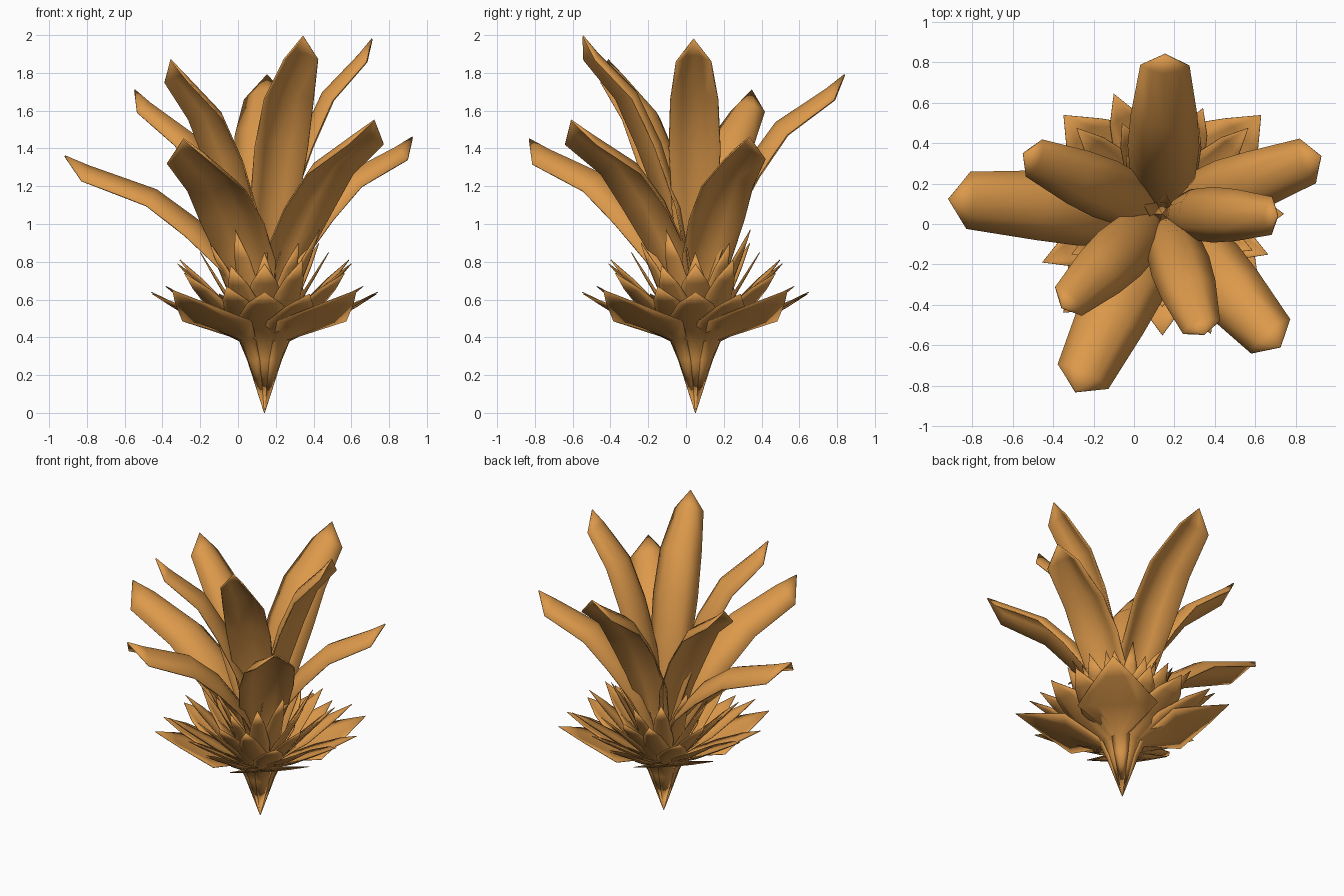
import bpy, bmesh, math
from mathutils import Vector

if "Cube" in bpy.data.objects:
    bpy.data.objects.remove(bpy.data.objects["Cube"])

CX, CY = 0.14, 0.05          # plant axis
ACROSS = (-1, -0.5, 0, 0.5, 1)

mat = bpy.data.materials.new("leaf_orange")
mat.diffuse_color = (0.72, 0.32, 0.07, 1)
mat.use_nodes = True
mat.node_tree.nodes["Principled BSDF"].inputs["Base Color"].default_value = mat.diffuse_color


def leaf(name, angle, path, halves, sags, thick):
    """Blade swept along an (r, z) path, arched across by sag * half width."""
    a = math.radians(angle)
    out, side = Vector((math.cos(a), math.sin(a), 0)), Vector((-math.sin(a), math.cos(a), 0))
    bm = bmesh.new()
    rows, n = [], len(path)
    for i, (r, z) in enumerate(path):
        p, q = path[max(i - 1, 0)], path[min(i + 1, n - 1)]
        t = Vector((q[0] - p[0], q[1] - p[1])).normalized()
        normal = out * -t.y + Vector((0, 0, t.x))
        spine = Vector((CX, CY, z)) + out * r
        rows.append([bm.verts.new(spine + side * (u * halves[i]) - normal * (sags[i] * halves[i] * u * u))
                     for u in ACROSS])
    for lo, hi in zip(rows, rows[1:]):
        for j in range(len(ACROSS) - 1):
            bm.faces.new((lo[j], hi[j], hi[j + 1], lo[j + 1]))
    # merge the collapsed points at root and tip
    bmesh.ops.remove_doubles(bm, verts=bm.verts, dist=0.0005)
    for f in bm.faces:
        f.smooth = True
    me = bpy.data.meshes.new(name)
    bm.to_mesh(me)
    bm.free()
    me.materials.append(mat)
    ob = bpy.data.objects.new(name, me)
    bpy.context.collection.objects.link(ob)
    mod = ob.modifiers.new("thickness", 'SOLIDIFY')
    mod.thickness = thick
    mod.offset = 0


# Tall arching leaves: angle, tip radius, tip height, half width, shoulder share
TALL = [(89, .79, 1.79, .175, .68), (20, .835, 1.46, .155, .74), (-1, .57, 1.98, .135, .68),
        (-48.5, .88, 1.55, .175, .72), (-71, .63, 1.995, .148, .64), (-116, .98, 1.45, .185, .74),
        (-137, .68, 1.87, .148, .64), (176, 1.06, 1.36, .183, .76), (156.5, .75, 1.71, .148, .66)]
CURVE = [(0, 0), (.06, .25), (.15, .47), (.32, .67), (.54, .83), (.88, .95), (1, 1)]
WIDTH = [.05, .55, .9, 1, .93]
SAG = [.2, .3, .45, .55, .55, .6, 0]
for i, (ang, r, z, w, sh) in enumerate(TALL):
    leaf(f"tall_leaf_{i + 1}", ang, [(r * u, .3 + (z - .3) * v) for u, v in CURVE],
         [w * h for h in WIDTH + [sh, 0]], SAG, .008)

# Short rosette leaves, each row repeated every quarter turn:
# angle, tip radius, tip height, half width, stem radius, root height, cupping
ROSETTE = [(45, .69, .65, .26, .13, 0, -.05), (0, .60, .64, .15, .12, 0, -.15),
           (22, .64, .63, .12, .12, 0, -.15), (69, .56, .67, .11, .11, .05, -.2),
           (0, .46, .79, .11, .10, .1, -.25), (45, .60, .74, .10, .10, .1, -.25),
           (24, .49, .81, .09, .09, .1, -.25), (68, .48, .78, .09, .09, .1, -.25),
           (62, .33, .97, .07, .07, .15, -.25), (32, .34, .90, .07, .07, .15, -.25),
           (0, .34, .85, .07, .06, .15, -.25)]
for i, (ang, r, z, w, stem, root, cup) in enumerate(ROSETTE):
    knee = .47 + .45 * (z - .64)
    path = [(0, root), (stem * .75, .28), (stem * 1.1, .38), (r * .52, knee),
            (r * .8, knee + (z - knee) * .57), (r, z)]
    for q in range(4):
        leaf(f"rosette_leaf_{i + 1}_{q + 1}", ang + 90 * q, path,
             [0, .045, .06, w, w * (.62 if i else .45), 0], [0, -.4, -.4, cup, cup, 0], .004)

# Small upright heart leaves at the centre
for q in range(5):
    leaf(f"heart_leaf_{q + 1}", 72 * q + 10,
         [(0, .3), (.04, .6), (.06, .75), (.10, .92)], [.01, .04, .04, 0], [0, -.3, -.3, 0], .004)
